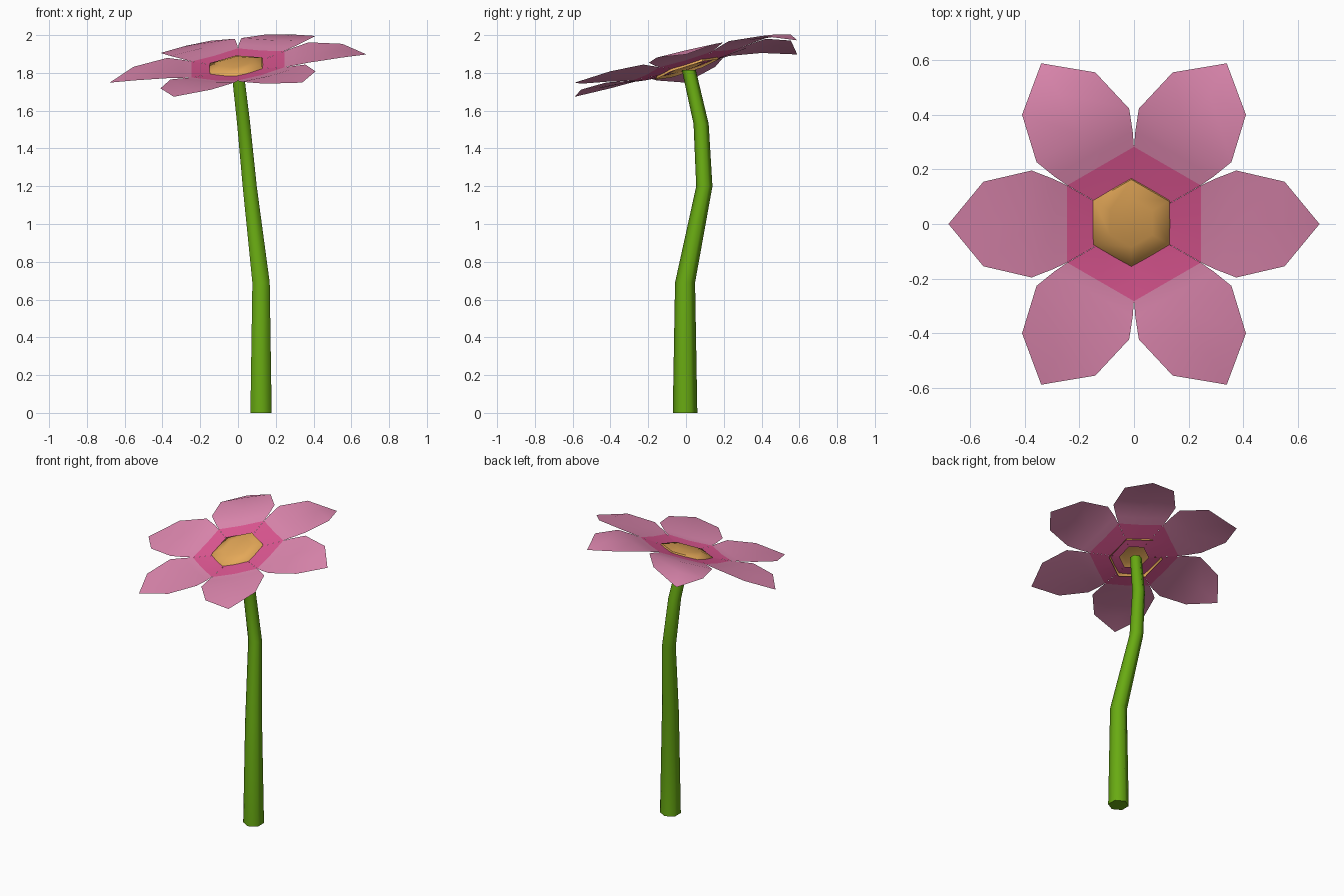
import bpy, bmesh, math

if "Cube" in bpy.data.objects:
    bpy.data.objects.remove(bpy.data.objects["Cube"])


def material(name, srgb):
    m = bpy.data.materials.new(name)
    lin = [((c / 255 + 0.055) / 1.055) ** 2.4 for c in srgb]
    m.diffuse_color = (*lin, 1)
    m.use_nodes = True
    m.node_tree.nodes["Principled BSDF"].inputs["Base Color"].default_value = m.diffuse_color
    return m


petal_pink = material("petal pink", (224, 137, 177))
deep_pink = material("deep pink", (224, 88, 148))
orange = material("orange", (228, 168, 88))
green = material("green", (104, 170, 18))


def lerp(table, r):
    for (a, p), (b, q) in zip(table, table[1:]):
        if r <= b:
            return p + (q - p) * max(0, r - a) / (b - a)
    return table[-1][1]


# Height of the tilted, slightly cupped bloom at any point
RISE = [(0.08, 1.825), (0.25, 1.84), (0.42, 1.867), (0.57, 1.858), (0.68, 1.823)]
TILT = [(0.17, 0.32), (0.40, 0.28), (0.57, 0.235), (0.68, 0.19)]


def bloom_z(x, y):
    r = math.hypot(x, y)
    return lerp(RISE, r) + 0.11 * x + lerp(TILT, r) * y


def finish(name, bm, mats, angle=60):
    me = bpy.data.meshes.new(name)
    bm.to_mesh(me)
    bm.free()
    for m in mats:
        me.materials.append(m)
    ob = bpy.data.objects.new(name, me)
    bpy.context.collection.objects.link(ob)
    bpy.ops.object.select_all(action='DESELECT')
    ob.select_set(True)
    bpy.context.view_layer.objects.active = ob
    bpy.ops.object.shade_smooth_by_angle(angle=math.radians(angle))
    return ob


def bridge(bm, a, b):
    n = len(a)
    for i in range(n):
        j = (i + 1) % n
        bm.faces.new((a[i], a[j], b[j], b[i]))


# Petals: six thin sheets, deep pink at the base
ROWS = [(0.08, 0.046), (0.245, 0.141), (0.295, 0.165), (0.375, 0.196), (0.552, 0.155)]


def petal(index):
    ang = math.radians(60 * index)
    c, s = math.cos(ang), math.sin(ang)
    bm = bmesh.new()

    def vert(u, v):
        x, y = u * c - v * s, u * s + v * c
        return bm.verts.new((x, y, bloom_z(x, y)))

    rows = [[vert(u, -w), vert(u, 0), vert(u, w)] for u, w in ROWS]
    tip = vert(0.68, 0)
    for k, (a, b) in enumerate(zip(rows, rows[1:])):
        for i in range(2):
            f = bm.faces.new((a[i], b[i], b[i + 1], a[i + 1]))
            f.material_index = 1 if k == 0 else 0
    for i in range(2):
        bm.faces.new((rows[-1][i], tip, rows[-1][i + 1]))
    finish("petal_%d" % (index + 1), bm, [petal_pink, deep_pink])


for i in range(6):
    petal(i)

# Flower centre: open hexagonal dome
bm = bmesh.new()
rings = []
for r, h in [(0.168, 1.818), (0.158, 1.842), (0.09, 1.858)]:
    ring = []
    for k in range(6):
        a = math.radians(30 + 60 * k)
        x, y = r * math.cos(a), r * math.sin(a)
        ring.append(bm.verts.new((x - 0.01, y + 0.005, h + 0.11 * x + 0.32 * y)))
    rings.append(ring)
for a, b in zip(rings, rings[1:]):
    bridge(bm, a, b)
bm.faces.new(rings[-1])
finish("flower_centre", bm, [orange])

# Stem: bent, tapering hexagonal tube
PATH = [(0.122, -0.005, 0, 0.065), (0.122, -0.005, 0.69, 0.053),
        (0.062, 0.097, 1.20, 0.043), (0.03, 0.08, 1.53, 0.040),
        (-0.003, 0.015, 1.815, 0.037)]
bm = bmesh.new()
rings = []
for cx, cy, z, r in PATH:
    rings.append([bm.verts.new((cx + r * math.cos(math.radians(30 + 60 * k)),
                                cy + r * math.sin(math.radians(30 + 60 * k)), z))
                  for k in range(6)])
for a, b in zip(rings, rings[1:]):
    bridge(bm, a, b)
bm.faces.new(rings[0][::-1])
bm.faces.new(rings[-1])
finish("stem", bm, [green], 65)
